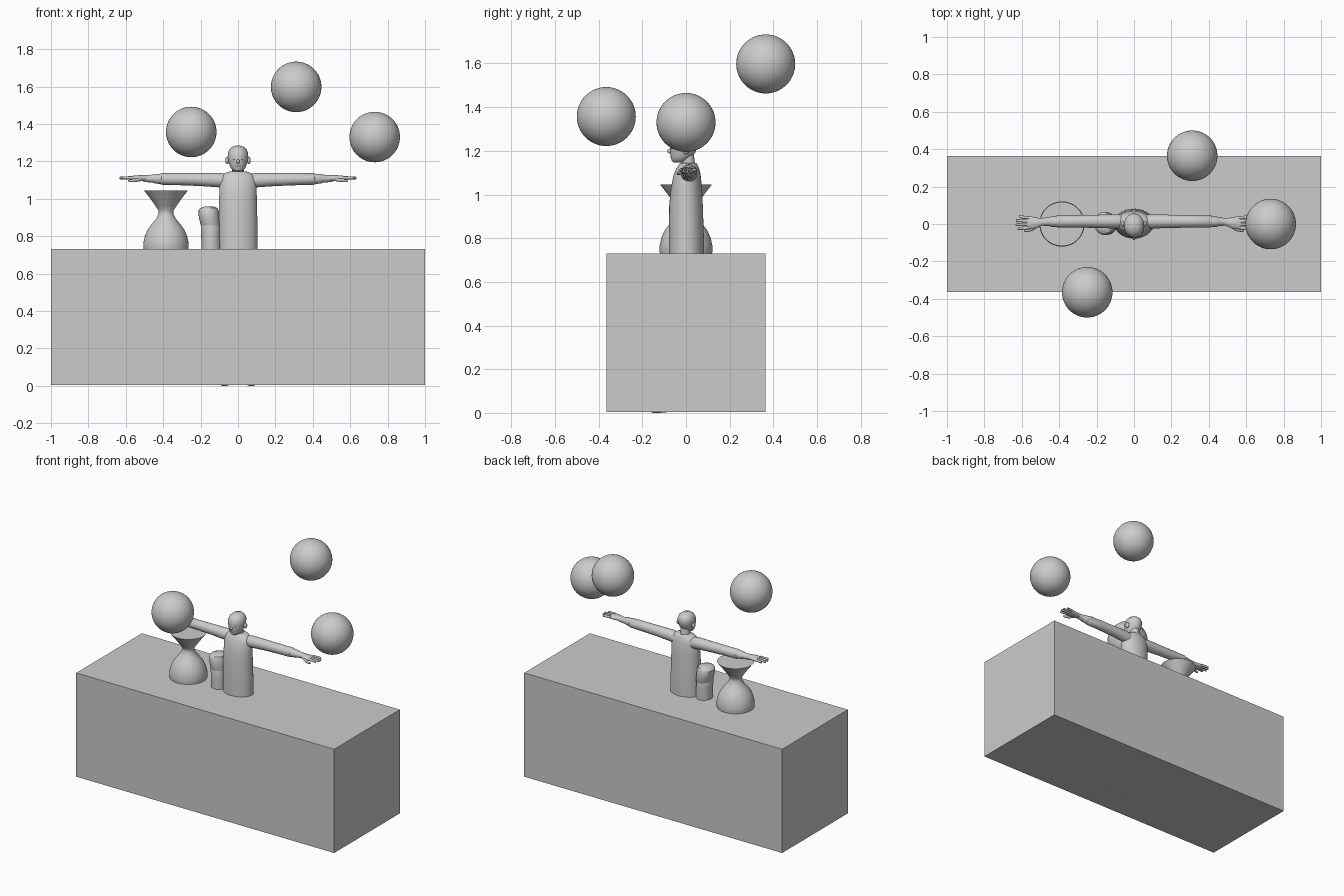
import bpy, bmesh, math
from mathutils import Vector, Matrix

grey = bpy.data.materials.new("plain_grey")
grey.diffuse_color = (0.6, 0.6, 0.6, 1)


def finish(name, bm, smooth=True):
    bmesh.ops.recalc_face_normals(bm, faces=bm.faces[:])
    me = bpy.data.meshes.new(name)
    bm.to_mesh(me)
    bm.free()
    me.materials.append(grey)
    if smooth:
        me.polygons.foreach_set("use_smooth", [True] * len(me.polygons))
        me.set_sharp_from_angle(angle=math.radians(40))
    ob = bpy.data.objects.new(name, me)
    bpy.context.collection.objects.link(ob)
    return ob


def loft(name, rings, axis="z", n=32):
    """Capped skin over elliptical rings: (centre, half width, half depth)."""
    u, v = {"z": (Vector((1, 0, 0)), Vector((0, 1, 0))),
            "x": (Vector((0, 1, 0)), Vector((0, 0, 1)))}[axis]
    bm = bmesh.new()
    loops = []
    for c, a, b in rings:
        loops.append([bm.verts.new(Vector(c) + u * a * math.cos(2 * math.pi * i / n)
                                   + v * b * math.sin(2 * math.pi * i / n)) for i in range(n)])
    for lo, hi in zip(loops, loops[1:]):
        for i in range(n):
            j = (i + 1) % n
            bm.faces.new((lo[i], lo[j], hi[j], hi[i]))
    bm.faces.new(loops[0])
    bm.faces.new(loops[-1])
    return finish(name, bm)


def ball(name, centre, radii, seg=32):
    bm = bmesh.new()
    bmesh.ops.create_uvsphere(bm, u_segments=seg, v_segments=seg // 2, radius=1,
                              matrix=Matrix.Translation(centre) @ Matrix.Diagonal((*radii, 1)))
    return finish(name, bm)


# Big block
bm = bmesh.new()
bmesh.ops.create_cube(bm, size=1, matrix=Matrix.Translation((0, 0, 0.3665))
                      @ Matrix.Diagonal((2, 0.727, 0.727, 1)))
finish("block", bm, smooth=False)

# Floating balls
for i, c in enumerate([(-0.25, -0.365, 1.357), (0.311, 0.365, 1.598), (0.731, 0, 1.33)]):
    ball(f"floating_ball_{i + 1}", c, (0.135,) * 3, 64)

# Flared vase
profile = [(0.115, 0.70), (0.121, 0.74), (0.121, 0.765), (0.113, 0.80), (0.098, 0.835),
           (0.076, 0.865), (0.053, 0.893), (0.039, 0.92), (0.040, 0.937), (0.055, 0.96),
           (0.083, 1.0), (0.118, 1.045)]
loft("vase", [((-0.385, 0, z), r, r) for r, z in profile], n=64)

# Bent stump beside the figure
loft("stump_lower", [((-0.142, 0, 0.70), 0.052, 0.056), ((-0.143, 0, 0.76), 0.053, 0.058),
                     ((-0.145, 0, 0.81), 0.052, 0.057), ((-0.146, 0, 0.85), 0.053, 0.058),
                     ((-0.148, 0, 0.875), 0.045, 0.05)])
loft("stump_upper", [((-0.143, 0.003, 0.84), 0.046, 0.052), ((-0.147, 0.003, 0.86), 0.053, 0.06),
                     ((-0.154, 0.003, 0.90), 0.055, 0.062), ((-0.158, 0.003, 0.935), 0.055, 0.062),
                     ((-0.156, 0.003, 0.95), 0.046, 0.053), ((-0.154, 0.003, 0.958), 0.026, 0.03)])

# Shirt and neck
loft("shirt", [((0, 0.002, 0.68), 0.106, 0.08), ((0, 0.002, 0.80), 0.105, 0.08),
               ((0, 0, 0.95), 0.102, 0.077), ((0, 0.002, 1.03), 0.1, 0.071),
               ((0, 0.005, 1.09), 0.099, 0.062), ((0, 0.008, 1.12), 0.09, 0.052),
               ((0, 0.01, 1.138), 0.068, 0.042), ((0, 0.01, 1.145), 0.045, 0.036)], n=48)
loft("neck", [((0, 0.012, 1.12), 0.037, 0.035), ((0, 0.008, 1.15), 0.032, 0.031),
              ((0, 0.005, 1.19), 0.032, 0.031)])

# Head with jaw, face and ears
loft("head", [((0, -0.035, 1.146), 0.016, 0.018), ((0, -0.03, 1.152), 0.029, 0.034),
              ((0, -0.022, 1.17), 0.042, 0.048), ((0, -0.014, 1.195), 0.05, 0.058),
              ((0, -0.01, 1.222), 0.055, 0.064), ((0, -0.007, 1.245), 0.054, 0.063),
              ((0, -0.006, 1.264), 0.046, 0.054), ((0, -0.005, 1.277), 0.032, 0.038),
              ((0, -0.005, 1.284), 0.012, 0.014)])
ball("nose", (0, -0.073, 1.199), (0.009, 0.013, 0.011), 16)
ball("mouth", (0, -0.066, 1.175), (0.016, 0.006, 0.005), 16)

for s, side in ((-1, "left"), (1, "right")):
    ball(f"{side}_ear", (s * 0.058, 0, 1.205), (0.01, 0.015, 0.02), 16)
    ball(f"{side}_eye", (s * 0.021, -0.063, 1.214), (0.009, 0.007, 0.007), 16)

    # Sleeve, cuff and forearm
    loft(f"{side}_sleeve", [((s * x, 0.014, z), a, b) for x, z, a, b in
                            [(0.05, 1.09, 0.036, 0.04), (0.1, 1.1, 0.038, 0.039),
                             (0.2, 1.103, 0.035, 0.035), (0.3, 1.105, 0.033, 0.033),
                             (0.41, 1.106, 0.033, 0.031), (0.418, 1.106, 0.026, 0.025)]], "x")
    loft(f"{side}_forearm", [((s * x, 0.012, z), a, b) for x, z, a, b in
                             [(0.4, 1.106, 0.027, 0.027), (0.445, 1.107, 0.027, 0.026),
                              (0.45, 1.107, 0.023, 0.022), (0.5, 1.108, 0.02, 0.018)]], "x")
    # Hand with four fingers and a thumb
    loft(f"{side}_palm", [((s * x, y, 1.11), a, b) for x, y, a, b in
                          [(0.49, 0.011, 0.02, 0.017), (0.52, 0.006, 0.028, 0.016),
                           (0.55, 0.006, 0.034, 0.015), (0.572, 0.006, 0.033, 0.011)]], "x")
    for k, length in enumerate((0.622, 0.634, 0.632, 0.615)):
        y = -0.02 + 0.0175 * k
        loft(f"{side}_finger_{k + 1}", [((s * 0.56, y, 1.112), 0.0085, 0.009),
                                        ((s * 0.6, y * 1.15, 1.112), 0.008, 0.008),
                                        ((s * (length - 0.004), y * 1.25, 1.111), 0.007, 0.007),
                                        ((s * length, y * 1.25, 1.111), 0.003, 0.003)], "x", 12)
    loft(f"{side}_thumb", [((s * 0.515, -0.008, 1.105), 0.011, 0.01),
                           ((s * 0.545, -0.029, 1.099), 0.009, 0.009),
                           ((s * 0.578, -0.036, 1.096), 0.007, 0.007),
                           ((s * 0.588, -0.036, 1.096), 0.003, 0.003)], "x", 12)

    # Trouser leg and shoe, enclosed by the block
    loft(f"{side}_leg", [((s * 0.066, 0, 0.05), 0.045, 0.05), ((s * 0.06, 0, 0.4), 0.05, 0.055),
                         ((s * 0.05, 0, 0.7), 0.052, 0.065)])
    loft(f"{side}_shoe", [((s * 0.07, -0.138, 0), 0.014, 0.018), ((s * 0.07, -0.08, 0.012), 0.04, 0.085),
                          ((s * 0.07, -0.07, 0.035), 0.043, 0.09), ((s * 0.068, -0.02, 0.075), 0.036, 0.05)])
